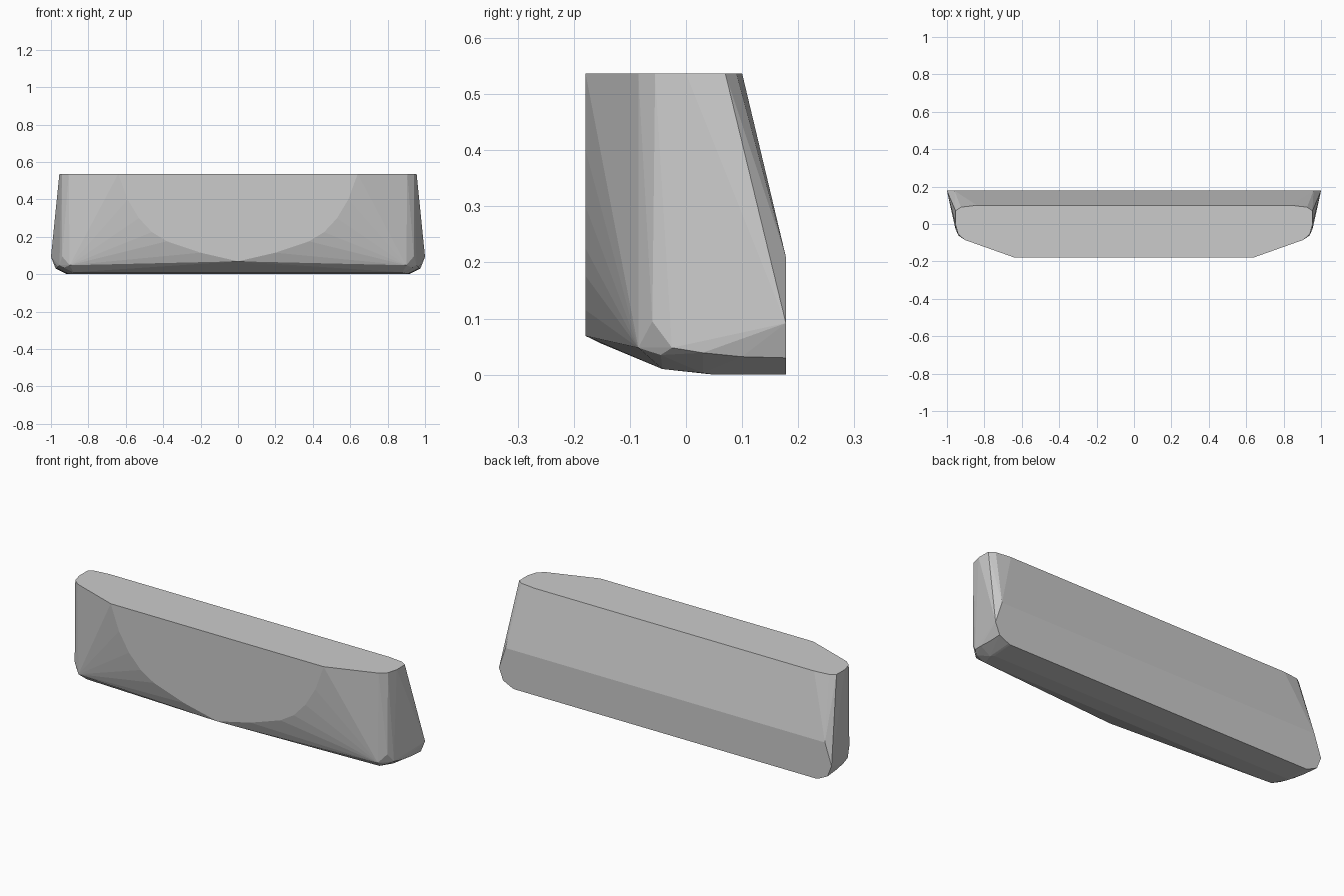
import bpy, bmesh

if "Cube" in bpy.data.objects:
    bpy.data.objects.remove(bpy.data.objects["Cube"])

# Half outlines (x >= 0), mirrored and wrapped as one faceted convex block
TOP_Z, FRONT_Y, BACK_Y = 0.537, -0.179, 0.178

# top rim: x, y
top_rim = [(0.64, FRONT_Y), (0.905, -0.085), (0.94, -0.055), (0.955, 0.0),
           (0.954, 0.07), (0.925, 0.09), (0.84, 0.1)]
# U-shaped flat on the front: x, z
front_flat = [(0.0, 0.069), (0.2, 0.115), (0.38, 0.176), (0.46, 0.225),
              (0.53, 0.3), (0.59, 0.4)]
# back panel: x, z
back_panel = [(0.92, 0.003), (0.975, 0.03), (1.0, 0.092), (0.96, 0.21)]
# rounded lower end and underside: x, y, z
lower_end = [(0.90, -0.085, 0.048), (0.94, -0.06, 0.095), (0.955, -0.025, 0.048),
             (0.93, -0.045, 0.035), (0.965, 0.03, 0.039), (0.97, 0.1, 0.032),
             (0.88, -0.042, 0.01), (0.91, 0.03, 0.003), (0.91, BACK_Y, 0.0),
             (0.0, -0.15, 0.055), (0.90, 0.05, 0.0)]

half = [(x, y, TOP_Z) for x, y in top_rim]
half += [(x, FRONT_Y, z) for x, z in front_flat]
half += [(x, BACK_Y, z) for x, z in back_panel]
half += lower_end
points = {(s * x, y, z) for x, y, z in half for s in (1, -1)}

# block body
bm = bmesh.new()
for p in sorted(points):
    bm.verts.new(p)
res = bmesh.ops.convex_hull(bm, input=bm.verts[:])
loose = {v for v in bm.verts if not v.link_faces}
bmesh.ops.delete(bm, geom=list(loose), context='VERTS')
bmesh.ops.dissolve_limit(bm, angle_limit=0.01, verts=bm.verts[:], edges=bm.edges[:])
bmesh.ops.recalc_face_normals(bm, faces=bm.faces[:])
mesh = bpy.data.meshes.new("block_body")
bm.to_mesh(mesh)
bm.free()
body = bpy.data.objects.new("block_body", mesh)
bpy.context.collection.objects.link(body)
